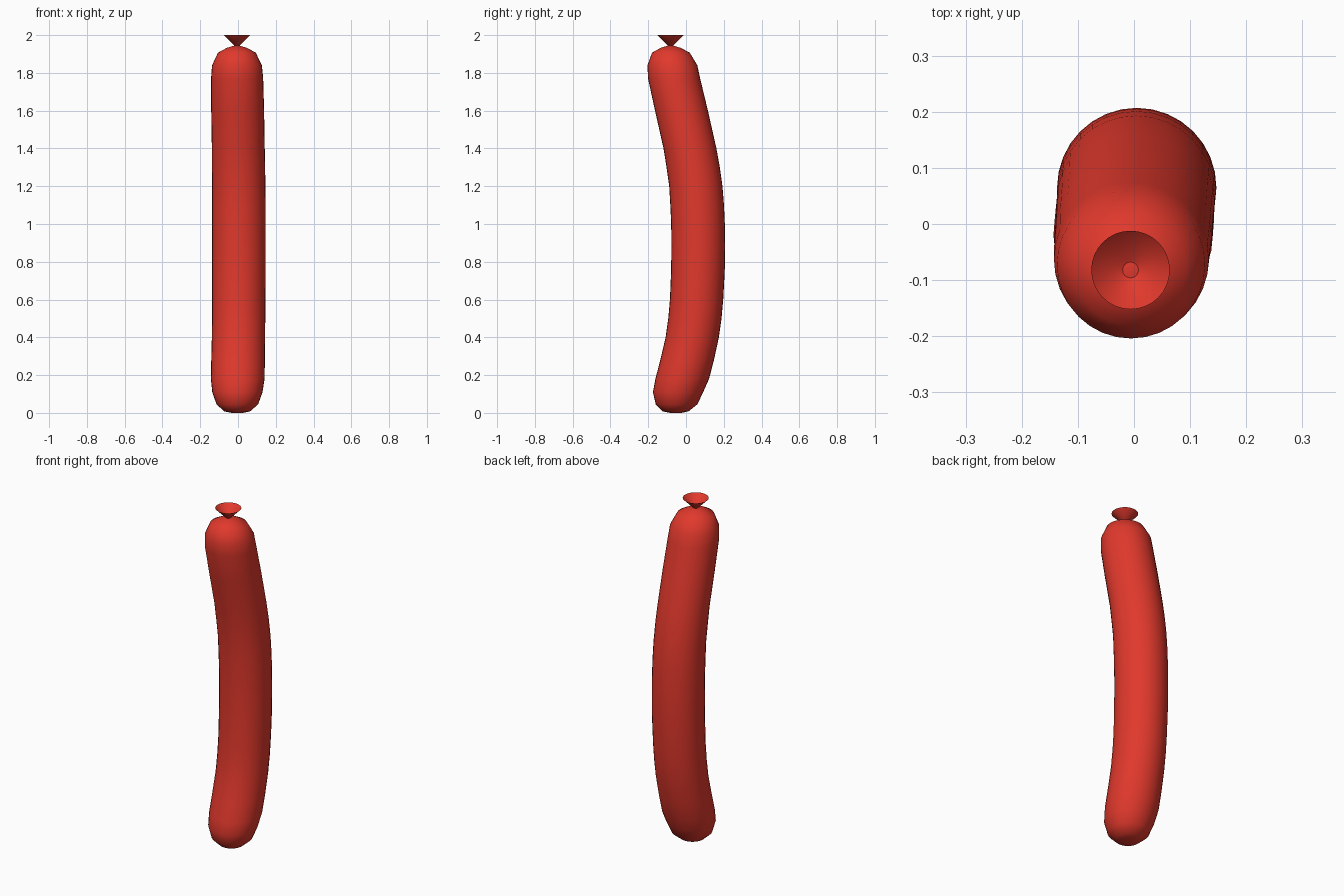
import bpy, bmesh, math

if "Cube" in bpy.data.objects:
    bpy.data.objects.remove(bpy.data.objects["Cube"])

SIDES = 32
red = bpy.data.materials.new("red_skin")
red.diffuse_color = (0.75, 0.04, 0.025, 1)
red.use_nodes = True
red.node_tree.nodes["Principled BSDF"].inputs["Base Color"].default_value = red.diffuse_color


def loft(name, rings, cap_bottom=True, cap_top=True):
    """Skin horizontal circles given as (z, centre y, radius)."""
    bm = bmesh.new()
    loops = []
    for z, cy, r in rings:
        cx = 0.075 * cy          # bend plane is turned very slightly
        loops.append([bm.verts.new((cx + r * math.cos(2 * math.pi * i / SIDES),
                                    cy + r * math.sin(2 * math.pi * i / SIDES), z))
                      for i in range(SIDES)])
    for a, b in zip(loops, loops[1:]):
        for i in range(SIDES):
            j = (i + 1) % SIDES
            bm.faces.new((a[i], a[j], b[j], b[i]))
    if cap_bottom:
        bm.faces.new(loops[0][::-1])
    if cap_top:
        bm.faces.new(loops[-1])
    mesh = bpy.data.meshes.new(name)
    bm.to_mesh(mesh)
    bm.free()
    mesh.materials.append(red)
    obj = bpy.data.objects.new(name, mesh)
    bpy.context.collection.objects.link(obj)
    for p in mesh.polygons:
        p.use_smooth = True
    return obj


# Bent tube with rounded ends
body = [
    (0.0, -0.055, 0.03), (0.008, -0.055, 0.068), (0.045, -0.05, 0.110),
    (0.11, -0.042, 0.133), (0.18, -0.02, 0.142), (0.28, 0.006, 0.142),
    (0.4, 0.033, 0.141), (0.5, 0.047, 0.141), (0.6, 0.056, 0.141),
    (0.75, 0.063, 0.142), (0.88, 0.065, 0.142), (1.0, 0.0635, 0.142),
    (1.1, 0.059, 0.142), (1.2, 0.052, 0.141), (1.3, 0.038, 0.141),
    (1.4, 0.021, 0.14), (1.6, -0.024, 0.14), (1.77, -0.063, 0.138),
    (1.84, -0.072, 0.132), (1.907, -0.08, 0.1), (1.933, -0.081, 0.052),
    (1.944, -0.082, 0.015),
]
loft("balloon_body", body)

# Open funnel-shaped knot on top
loft("balloon_knot", [(1.932, -0.082, 0.002), (2.0, -0.082, 0.07)],
     cap_top=False)
